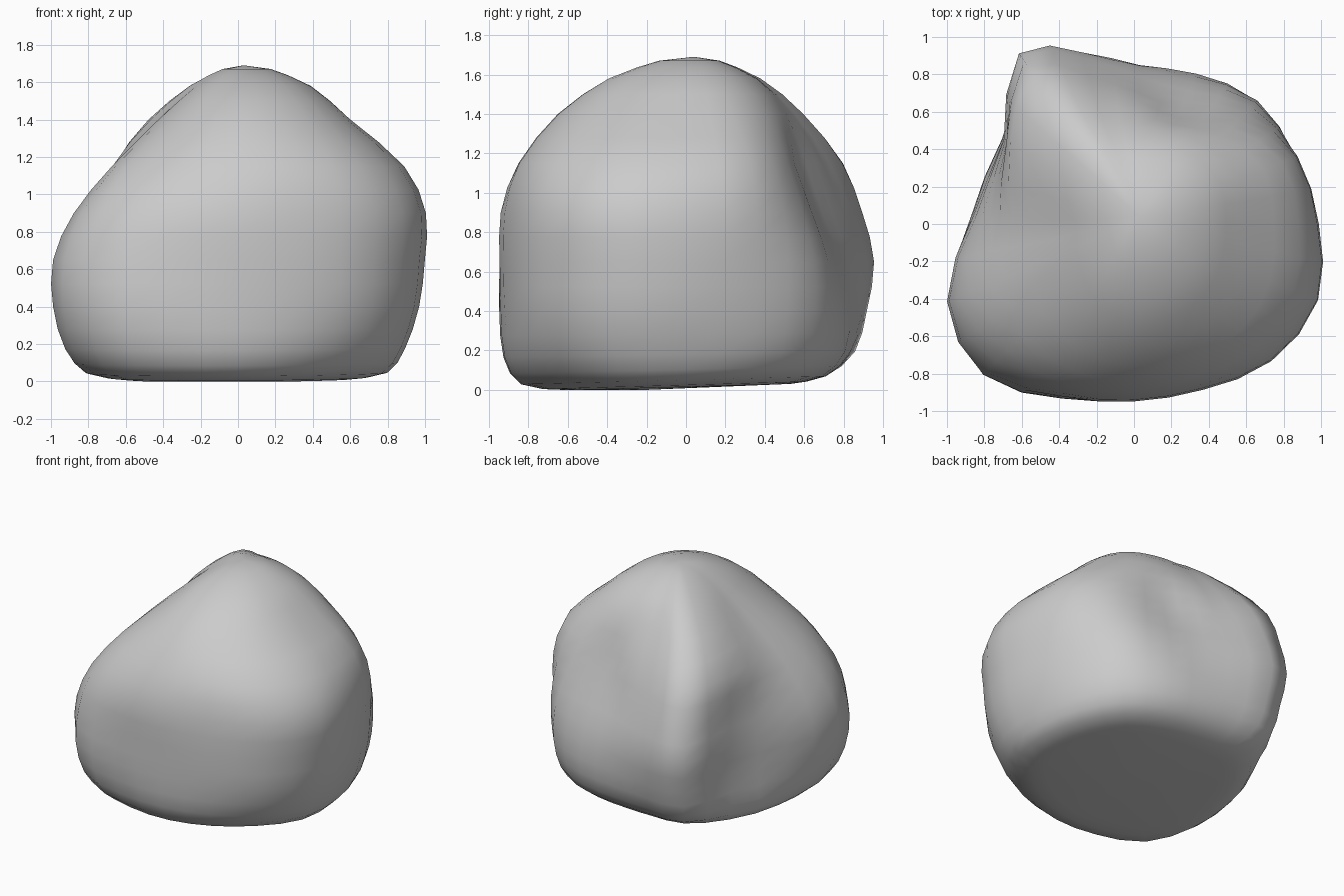
import bpy, bmesh, math

if "Cube" in bpy.data.objects:
    bpy.data.objects.remove(bpy.data.objects["Cube"])

# Direction of each sample around the boulder (degrees from +x toward +y),
# closer together at the sharp back-left ridge
ANGLES = [0, 22.5, 45, 67.5, 88, 107, 124, 147, 178, 202.5, 225, 247.5, 270, 292.5, 315, 337.5]

# Horizontal cross-sections: height, then the radius in each direction
SECTIONS = [
    (0.05, [.79, .77, .77, .72, .70, .74, .82, .80, .80, .87, .95, .88, .83, .80, .80, .83]),
    (0.18, [.88, .87, .88, .84, .82, .88, .99, .84, .87, 1.0, 1.08, .98, .92, .91, .93, .94]),
    (0.40, [.95, .92, .93, .87, .85, .94, 1.05, .83, .87, 1.07, 1.14, 1.01, .94, .95, 1.01, 1.02]),
    (0.65, [.98, .94, .92, .82, .83, .96, 1.10, .83, .85, 1.07, 1.12, 1.0, .945, .96, 1.03, 1.05]),
    (0.90, [.98, .94, .84, .71, .74, .88, 1.05, .81, .77, .95, 1.04, .98, .94, .95, 1.03, 1.06]),
    (1.15, [.88, .86, .73, .61, .66, .76, .96, .79, .65, .73, .84, .85, .85, .88, .93, .93]),
    (1.40, [.60, .62, .58, .53, .52, .58, .71, .57, .43, .46, .52, .60, .65, .66, .66, .63]),
    (1.58, [.37, .37, .36, .34, .34, .36, .42, .33, .26, .26, .30, .37, .41, .42, .41, .38]),
]
SUB = 2
N = 16 * SUB


def spline(a, b, c, d, t):
    """Smooth curve through b and c."""
    return b + 0.5 * t * (c - a + t * (2*a - 5*b + 4*c - d + t * (3*(b - c) + d - a)))


def refine_ring(radii, turn=0):
    """Smooth closed ring; turn is added at each wrap-around (360 for angles)."""
    def at(i):
        return radii[i % 16] + turn * (i // 16)
    return [spline(at(i - 1), at(i), at(i + 1), at(i + 2), k / SUB)
            for i in range(16) for k in range(SUB)]


angles = [math.radians(a) for a in refine_ring(ANGLES, 360)]

# Add a flat underside ring and a small crown ring
rows = [(z, refine_ring(r)) for z, r in SECTIONS]
rows.insert(0, (0.015, [0.75 * r for r in rows[0][1]]))
rows.append((1.67, [0.4 * r for r in rows[-1][1]]))

# Smooth between the sections
fine = []
for i in range(len(rows) - 1):
    q = [rows[max(0, min(len(rows) - 1, i + o))] for o in (-1, 0, 1, 2)]
    for k in range(SUB):
        t = k / SUB
        fine.append((spline(*[s[0] for s in q], t),
                     [spline(*[s[1][j] for s in q], t) for j in range(N)]))
fine.append(rows[-1])

# Loft the boulder and close both ends
bm = bmesh.new()
rings = []
for z, radii in fine:
    ring = []
    for a, r in zip(angles, radii):
        x, y = r * math.cos(a), r * math.sin(a)
        tilt = 0.03 * y * max(0, 1 - z / 0.4)
        crown = 0.03 * max(0, (z - 1.4) / 0.29)
        ring.append(bm.verts.new((x + crown, y + crown, max(0, z + tilt))))
    rings.append(ring)
for lo, hi in zip(rings, rings[1:]):
    for j in range(N):
        k = (j + 1) % N
        bm.faces.new((lo[j], lo[k], hi[k], hi[j]))
bottom = bm.verts.new((0, -0.2, 0))
top = bm.verts.new((0.03, 0.04, 1.69))
for j in range(N):
    k = (j + 1) % N
    bm.faces.new((bottom, rings[0][k], rings[0][j]))
    bm.faces.new((top, rings[-1][j], rings[-1][k]))
bmesh.ops.recalc_face_normals(bm, faces=bm.faces)

mesh = bpy.data.meshes.new("boulder")
bm.to_mesh(mesh)
bm.free()
for p in mesh.polygons:
    p.use_smooth = True
boulder = bpy.data.objects.new("boulder", mesh)
bpy.context.collection.objects.link(boulder)
